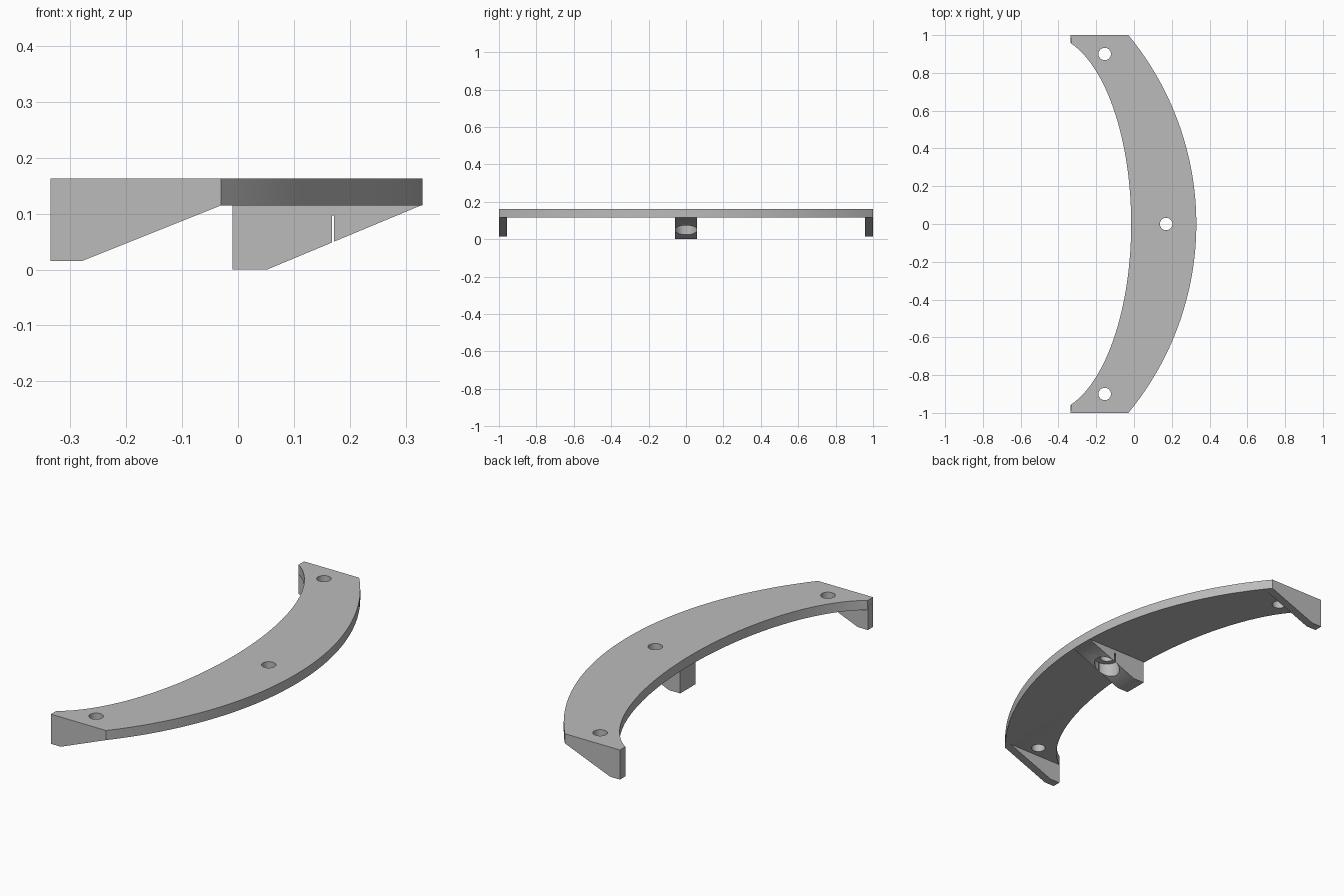
import bpy
import bmesh
import math
from mathutils import Vector

if "Cube" in bpy.data.objects:
    bpy.data.objects.remove(bpy.data.objects["Cube"], do_unlink=True)

grey = bpy.data.materials.new("plain_grey")
grey.use_nodes = True
grey.diffuse_color = (0.5, 0.5, 0.5, 1)
grey.node_tree.nodes["Principled BSDF"].inputs["Base Color"].default_value = (0.5, 0.5, 0.5, 1)

PLATE_BOTTOM, PLATE_TOP = 0.115, 0.163
SCREW_RADIUS = 0.033


def prism(name, points, direction):
    """Extrude a closed outline along a direction."""
    bm = bmesh.new()
    face = bm.faces.new([bm.verts.new(p) for p in points])
    extruded = bmesh.ops.extrude_face_region(bm, geom=[face])["geom"]
    bmesh.ops.translate(bm, vec=Vector(direction),
                        verts=[v for v in extruded if isinstance(v, bmesh.types.BMVert)])
    bmesh.ops.recalc_face_normals(bm, faces=bm.faces)
    mesh = bpy.data.meshes.new(name)
    bm.to_mesh(mesh)
    bm.free()
    mesh.materials.append(grey)
    obj = bpy.data.objects.new(name, mesh)
    bpy.context.collection.objects.link(obj)
    return obj


def cylinder(name, x, y, radius, bottom, top, sides=64):
    ring = [(x + radius * math.cos(2 * math.pi * i / sides),
             y + radius * math.sin(2 * math.pi * i / sides), bottom) for i in range(sides)]
    return prism(name, ring, (0, 0, top - bottom))


def combine(target, tool, operation):
    """Apply a boolean and discard the tool."""
    mod = target.modifiers.new(tool.name, 'BOOLEAN')
    mod.operation = operation
    mod.solver = 'EXACT'
    mod.object = tool
    bpy.context.view_layer.objects.active = target
    bpy.ops.object.modifier_apply(modifier=mod.name)
    bpy.data.objects.remove(tool, do_unlink=True)


# Crescent plate: circular outer edge, elliptical inner edge
STEPS = 64
outer_radius = 1.569
sweep = math.asin(1 / outer_radius)
outline = []
for i in range(STEPS + 1):
    a = sweep * (2 * i / STEPS - 1)
    outline.append((0.33 - outer_radius * (1 - math.cos(a)),
                    outer_radius * math.sin(a), PLATE_BOTTOM))
outline.append((-0.335, 1, PLATE_BOTTOM))
inner_sweep = math.asin(0.957)
for i in range(STEPS + 1):
    a = inner_sweep * (1 - 2 * i / STEPS)
    outline.append((-0.015 - 0.45 * (1 - math.cos(a)), math.sin(a), PLATE_BOTTOM))
outline.append((-0.335, -1, PLATE_BOTTOM))
# Square off the inner tips
outline = [(max(x, -0.335), y, z) for x, y, z in outline]
plate = prism("crescent_bracket", outline, (0, 0, PLATE_TOP - PLATE_BOTTOM))

# Tapered end ribs, sunk into the plate
overlap = PLATE_BOTTOM + 0.02
end_profile = [(-0.335, overlap), (-0.335, 0.015), (-0.28, 0.015),
               (-0.03, PLATE_BOTTOM), (-0.03, overlap)]
for side, label in ((-1, "front"), (1, "back")):
    rib = prism(label + "_rib", [(x, side, z) for x, z in end_profile],
                (0, -side * 0.042, 0))
    combine(plate, rib, 'UNION')

# Central tapered block
block_profile = [(-0.01, overlap), (-0.01, 0), (0.052, 0),
                 (0.328, PLATE_BOTTOM), (0.328, overlap)]
block = prism("centre_block", [(x, -0.06, z) for x, z in block_profile], (0, 0.12, 0))
combine(plate, block, 'UNION')

# Screw holes and the recess for the central screw head
for x, y in ((-0.155, 0.9), (0.17, 0), (-0.155, -0.9)):
    combine(plate, cylinder("screw_hole", x, y, SCREW_RADIUS, -0.1, 0.3), 'DIFFERENCE')
combine(plate, cylinder("head_recess", 0.17, 0, 0.0601, -0.1, 0.097), 'DIFFERENCE')

# Smooth curved walls, sharp edges elsewhere
bpy.ops.object.select_all(action='DESELECT')
plate.select_set(True)
bpy.context.view_layer.objects.active = plate
bpy.ops.object.shade_smooth_by_angle(angle=math.radians(25))
